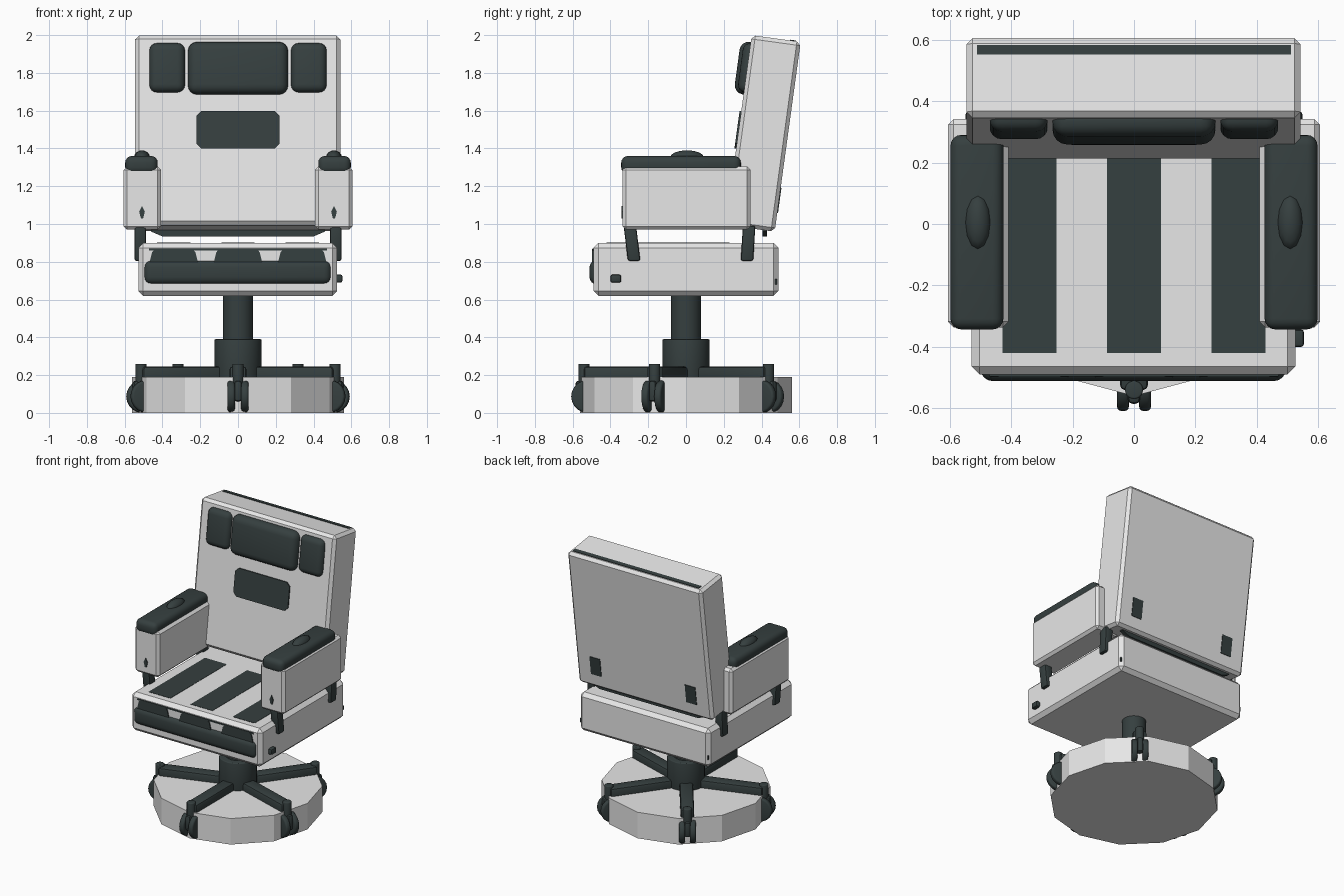
import bpy, bmesh, math
from mathutils import Matrix, Vector

if "Cube" in bpy.data.objects:
    bpy.data.objects.remove(bpy.data.objects["Cube"])


def material(name, rgb):
    m = bpy.data.materials.new(name)
    m.diffuse_color = (*rgb, 1)
    m.use_nodes = True
    m.node_tree.nodes["Principled BSDF"].inputs["Base Color"].default_value = m.diffuse_color
    return m


GREY = material("light grey", (0.8, 0.8, 0.8))
DARK = material("dark green grey", (0.036, 0.050, 0.050))


def finish(name, bm, mat, matrix=None, smooth=False):
    if matrix:
        bm.transform(matrix)
    bmesh.ops.recalc_face_normals(bm, faces=bm.faces)
    me = bpy.data.meshes.new(name)
    bm.to_mesh(me)
    bm.free()
    me.materials.append(mat)
    ob = bpy.data.objects.new(name, me)
    bpy.context.collection.objects.link(ob)
    if smooth:
        bpy.context.view_layer.objects.active = ob
        ob.select_set(True)
        bpy.ops.object.shade_smooth_by_angle(angle=math.radians(40))
        ob.select_set(False)
    return ob


def box(name, lo, hi, mat, bevel=0, segs=1, matrix=None):
    lo, hi = Vector(lo), Vector(hi)
    bm = bmesh.new()
    bmesh.ops.create_cube(bm, size=1)
    for v in bm.verts:
        v.co = Vector([lo[i] + (v.co[i] + 0.5) * (hi[i] - lo[i]) for i in range(3)])
    if bevel:
        bmesh.ops.bevel(bm, geom=bm.edges[:], offset=bevel, segments=segs,
                        profile=0.5, affect='EDGES', clamp_overlap=True)
    return finish(name, bm, mat, matrix, segs > 1)


def prism(name, pts, depth, mat, matrix=None):
    """Outline in x/z at the given y range, extruded along y."""
    bm = bmesh.new()
    rows = [[bm.verts.new((x, y, z)) for x, z in pts] for y in depth]
    n = len(pts)
    bm.faces.new(rows[0])
    bm.faces.new(rows[1])
    for i in range(n):
        j = (i + 1) % n
        bm.faces.new((rows[0][i], rows[0][j], rows[1][j], rows[1][i]))
    return finish(name, bm, mat, matrix)


def cylinder(name, r, z0, z1, mat, sides=24, matrix=None, bevel=0, smooth=True):
    bm = bmesh.new()
    bmesh.ops.create_cone(bm, cap_ends=True, segments=sides, radius1=r, radius2=r,
                          depth=z1 - z0,
                          matrix=Matrix.Translation((0, 0, (z0 + z1) / 2)))
    if bevel:
        rim = [e for e in bm.edges if abs(e.verts[0].co.z - e.verts[1].co.z) < 1e-5]
        bmesh.ops.bevel(bm, geom=rim, offset=bevel, segments=3, profile=0.5, affect='EDGES')
    return finish(name, bm, mat, matrix, smooth)


# Base disc, twelve sided, with a corner at the front
cylinder("base_disc", 0.56, 0, 0.19, GREY, 12, Matrix.Rotation(math.pi / 2, 4, 'Z'), smooth=False)

# Column
cylinder("column_sleeve", 0.125, 0.15, 0.39, DARK, 28, bevel=0.006)
cylinder("gas_column", 0.08, 0.38, 0.64, DARK, 24)

# Five spokes, each with a twin wheel caster (built along -y, then turned)
for k in range(5):
    turn = Matrix.Rotation(k * math.tau / 5, 4, 'Z')
    box(f"spoke_{k}", (-0.045, -0.54, 0.15), (0.045, -0.08, 0.245), DARK, 0.015, 2, turn)
    cylinder(f"caster_pin_{k}", 0.03, 0.1, 0.26, DARK, 12,
             turn @ Matrix.Translation((0, -0.54, 0)), bevel=0.006)
    box(f"caster_fork_{k}", (-0.02, -0.585, 0.06), (0.02, -0.49, 0.17), DARK, 0.015, 2, turn)
    for s in (-1, 1):
        place = turn @ Matrix.Translation((s * 0.036, -0.522, 0.087)) @ Matrix.Rotation(math.pi / 2, 4, 'Y')
        cylinder(f"caster_wheel_{k}_{s}", 0.086, -0.019, 0.019, DARK, 20, place, bevel=0.012)

# Seat with dark stripes
box("seat", (-0.528, -0.49, 0.62), (0.525, 0.49, 0.9), GREY, 0.026)
for i, x in enumerate((-0.34, 0, 0.34)):
    box(f"seat_stripe_{i}", (x - 0.088, -0.42, 0.895), (x + 0.088, 0.23, 0.902), DARK)
    prism(f"seat_front_bulge_{i}", [(x - 0.13, 0.79), (x + 0.13, 0.79), (x + 0.115, 0.85),
                                    (x + 0.1, 0.868), (x - 0.1, 0.868), (x - 0.115, 0.85)],
          (-0.497, -0.47), DARK)
box("seat_front_seam", (-0.47, -0.496, 0.86), (0.47, -0.47, 0.87), DARK)
box("seat_front_cushion", (-0.5, -0.511, 0.68), (0.495, -0.40, 0.81), DARK, 0.04, 4)
box("height_lever", (0.5, -0.4, 0.69), (0.553, -0.343, 0.732), DARK, 0.01, 2)

# Armrests, mirrored
for side, s in (("left", -1), ("right", 1)):
    def mx(lo, hi):
        xs = sorted((s * lo[0], s * hi[0]))
        return (xs[0], *lo[1:]), (xs[1], *hi[1:])
    box(f"{side}_seat_corner_stud", *mx((0.503, 0.465, 0.68), (0.517, 0.482, 0.71)), DARK)
    box(f"{side}_arm_body", *mx((0.408, -0.336, 0.97), (0.605, 0.341, 1.305)), GREY, 0.018)
    box(f"{side}_arm_pad", *mx((0.425, -0.343, 1.265), (0.597, 0.29, 1.36)), DARK, 0.035, 4)
    bm = bmesh.new()
    bmesh.ops.create_uvsphere(bm, u_segments=12, v_segments=8, radius=1)
    finish(f"{side}_arm_pad_bump", bm, DARK, Matrix.Translation((s * 0.508, 0.005, 1.352))
           @ Matrix.Diagonal((0.042, 0.09, 0.038, 1)), True)
    prism(f"{side}_arm_front_mark", [(s * 0.508 + a, z) for a, z in
          ((0, 1.095), (0.015, 1.065), (0.006, 1.03), (-0.006, 1.03), (-0.015, 1.065))],
          (-0.342, -0.33), DARK)
    # Posts joining arm and seat
    for end, y, lean in (("front", -0.285, 0.12), ("rear", 0.328, -0.06)):
        shear = Matrix.Identity(4)
        shear[1][2], shear[1][3] = -lean, y + lean * 0.89
        box(f"{side}_{end}_arm_post", *mx((0.488, -0.033, 0.805), (0.548, 0.033, 0.99)),
            DARK, 0.01, 2, shear)

# Reclined backrest, built upright then tilted
tilt = Matrix.Translation((0, 0.21, 0.995)) @ Matrix.Rotation(math.radians(-7.8), 4, 'X')
box("backrest", (-0.545, 0, 0), (0.542, 0.262, 1.014), GREY, 0.02, 1, tilt)
box("head_cushion", (-0.265, -0.053, 0.697), (0.265, 0.05, 0.977), DARK, 0.048, 4, tilt)
for s, side in ((-1, "left"), (1, "right")):
    c = s * 0.375
    box(f"{side}_head_cushion", (c - 0.095, -0.036, 0.708), (c + 0.095, 0.05, 0.972),
        DARK, 0.04, 4, tilt)
    c = s * 0.385
    box(f"{side}_rear_plate", (c - 0.042, 0.25, 0.1), (c + 0.042, 0.266, 0.235), DARK, 0, 1, tilt)
w, h, c = 0.22, 0.1, 0.026
prism("lumbar_panel", [(sx * a, 0.508 + sz * b) for sx, sz, a, b in
      ((-1, -1, w - c, h), (1, -1, w - c, h), (1, -1, w, h - c), (1, 1, w, h - c),
       (1, 1, w - c, h), (-1, 1, w - c, h), (-1, 1, w, h - c), (-1, -1, w, h - c))],
      (-0.009, 0.01), DARK, tilt)
box("back_top_strip", (-0.51, 0.205, 1.0), (0.51, 0.236, 1.018), DARK, 0, 1, tilt)
prism("back_lower_edge", [(-0.46, 1.0), (-0.46, 0.96), (-0.4, 0.934), (0.4, 0.934),
                          (0.46, 0.96), (0.46, 1.0)], (0.405, 0.43), DARK)
